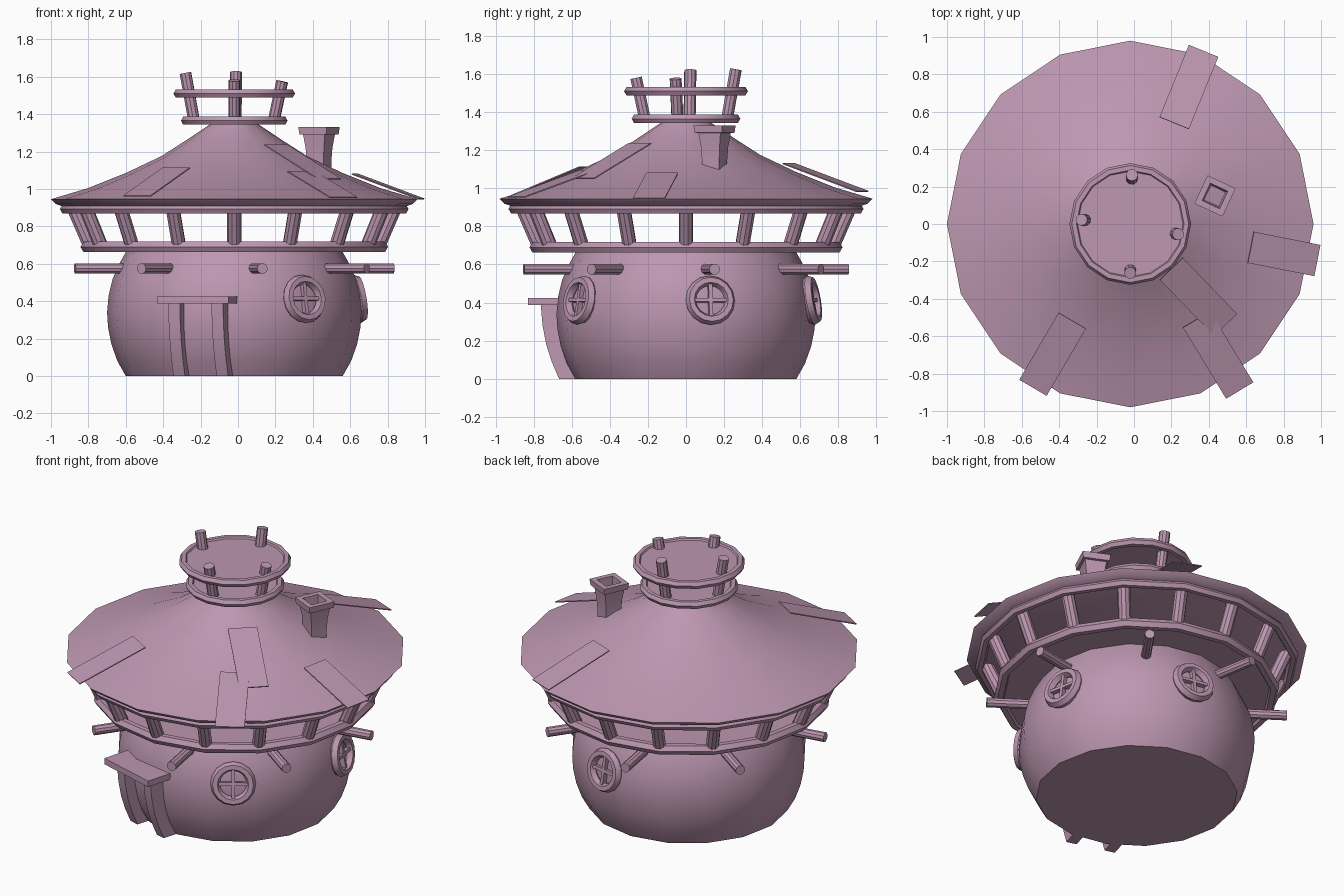
import bpy, math
from math import radians, pi
from mathutils import Vector, Matrix

cube = bpy.data.objects.get("Cube")
if cube:
    bpy.data.objects.remove(cube, do_unlink=True)

mauve = bpy.data.materials.new("dusty_mauve")
mauve.use_nodes = True
COLOUR = (0.51, 0.31, 0.44, 1)
mauve.diffuse_color = COLOUR
mauve.node_tree.nodes["Principled BSDF"].inputs["Base Color"].default_value = COLOUR

AXIS = Vector((-0.02, 0, 0))   # the hut's own centre line
SIDES = 16


def finish(obj, name):
    obj.name = name
    obj.data.materials.append(mauve)
    bpy.ops.object.select_all(action='DESELECT')
    obj.select_set(True)
    bpy.context.view_layer.objects.active = obj
    bpy.ops.object.shade_smooth_by_angle(angle=radians(35))
    return obj


def make(name, verts, faces, matrix=None):
    mesh = bpy.data.meshes.new(name)
    mesh.from_pydata(verts, [], faces)
    if matrix:
        mesh.transform(matrix)
    obj = bpy.data.objects.new(name, mesh)
    bpy.context.collection.objects.link(obj)
    return finish(obj, name)


def loft(name, rings, matrix=None, closed=False):
    """Skin equal-sized point loops; cap both ends, or join last to first."""
    n = len(rings[0])
    verts = [p for ring in rings for p in ring]
    count = len(rings)
    faces = []
    for i in range(count if closed else count - 1):
        j = (i + 1) % count
        for k in range(n):
            m = (k + 1) % n
            faces.append((i * n + k, i * n + m, j * n + m, j * n + k))
    if not closed:
        faces.append(tuple(reversed(range(n))))
        faces.append(tuple(range((count - 1) * n, count * n)))
    return make(name, verts, faces, matrix)


def circle(r, z, n=SIDES):
    return [(r * math.cos(2 * pi * k / n), r * math.sin(2 * pi * k / n), z)
            for k in range(n)]


def lathe(name, profile):
    return loft(name, [circle(r, z) for r, z in profile], Matrix.Translation(AXIS))


def hoop(name, r, tube, matrix, n=SIDES, squash=1.0):
    """Six-sided tube bent into a ring."""
    section = [(r + tube * math.cos(k * pi / 3), squash * tube * math.sin(k * pi / 3))
               for k in range(6)]
    return loft(name, [circle(a, b, n) for a, b in section], matrix, closed=True)


def rod(name, a, b, r, n=10):
    a, b = Vector(a), Vector(b)
    turn = (b - a).to_track_quat('Z', 'Y').to_matrix().to_4x4()
    return loft(name, [circle(r, 0, n), circle(r, (b - a).length, n)],
                Matrix.Translation(a) @ turn)


def polar(angle, r, z):
    return AXIS + Vector((r * math.cos(angle), r * math.sin(angle), z))


def box(name, lo, hi, matrix):
    loft(name, [[(lo[0], lo[1], z), (hi[0], lo[1], z), (hi[0], hi[1], z), (lo[0], hi[1], z)]
                for z in (lo[2], hi[2])], matrix)


# Rounded body and conical roof
lathe("body", [(0.58, 0), (0.625, 0.08), (0.657, 0.17), (0.675, 0.26), (0.68, 0.34),
               (0.672, 0.43), (0.65, 0.52), (0.615, 0.6), (0.57, 0.68)])
lathe("roof", [(0.9, 0.9), (0.955, 0.92), (0.98, 0.945), (0.78, 1.005), (0.58, 1.085),
               (0.39, 1.175), (0.25, 1.265), (0.13, 1.345), (0.12, 1.36)])

# Gallery and lookout: hoops, decks and posts
for name, r, z, tube in (("gallery_lower", 0.79, 0.69, 0.032), ("gallery_upper", 0.905, 0.892, 0.027),
                         ("lookout_lower", 0.26, 1.365, 0.025), ("lookout_upper", 0.3, 1.51, 0.025)):
    hoop(name + "_hoop", r, tube, Matrix.Translation(AXIS + Vector((0, 0, z))))
    if name != "gallery_upper":
        lathe(name + "_deck", [(r, z - 0.012), (r, z + 0.012)])

for i in range(SIDES):
    a = i * 2 * pi / SIDES
    rod("gallery_post", polar(a, 0.765, 0.68), polar(a, 0.865, 0.91), 0.038)

for degrees, top in ((-90, 1.58), (-12, 1.575), (88, 1.625), (175, 1.62)):
    a = radians(degrees)
    rod("lookout_post", polar(a, 0.215, 1.36), polar(a, 0.262, top), 0.032)

# Beam ends poking out under the gallery
for i in range(8):
    a = radians(10 + 45 * i)
    rod("beam_end", polar(a, 0.5, 0.575), polar(a, 0.865, 0.575), 0.029)

# Round windows with cross bars
for degrees in (-56, 11, 79):
    a = radians(degrees)
    normal = polar(a, 1, 0.17) - AXIS
    place = Matrix.Translation(polar(a, 0.668, 0.412)) @ normal.to_track_quat('Z', 'Y').to_matrix().to_4x4()
    hoop("window_rim", 0.104, 0.027, place, squash=1.3)
    box("window_bar", (-0.01, -0.1, -0.02), (0.01, 0.1, 0.018), place)
    box("window_bar", (-0.1, -0.01, -0.02), (0.1, 0.01, 0.018), place)

# Doorway: two curved jambs under a flat lintel (local x points outward)
door = Matrix.Translation(AXIS) @ Matrix.Rotation(radians(-106), 4, 'Z')
for side in (-1, 1):
    t0, t1 = side * 0.12 - 0.032, side * 0.12 + 0.032
    loft("door_jamb", [[(0.55, t0, z), (r, t0, z), (r, t1, z), (0.55, t1, z)]
                       for r, z in ((0.65, 0), (0.69, 0.09), (0.72, 0.18), (0.74, 0.28), (0.75, 0.39))], door)
box("door_lintel", (0.6, -0.2, 0.387), (0.805, 0.2, 0.425), door)


# Hollow chimney with a flared cap
def square(h, z):
    return [(-h, -h, z), (h, -h, z), (h, h, z), (-h, h, z)]


loft("chimney", [square(h, z) for h, z in
                 ((0.05, 1.05), (0.05, 1.15), (0.054, 1.22), (0.064, 1.29), (0.079, 1.292),
                  (0.083, 1.33), (0.051, 1.33), (0.042, 1.1))],
     Matrix.Translation((0.433, 0.15, 0)) @ Matrix.Rotation(radians(-25), 4, 'Z'))

# Loose repair boards lying on the roof, from upper end to lower end
boards = (((-0.33, -0.517, 1.113), (-0.54, -0.875, 0.963)),
          ((0.215, 0.54, 1.13), (0.372, 0.925, 0.985)),
          ((0.625, -0.125, 1.08), (0.98, -0.195, 0.947)),
          ((0.2, -0.24, 1.237), (0.49, -0.54, 1.053)),
          ((0.335, -0.51, 1.095), (0.565, -0.89, 0.955)))
for upper, lower in boards:
    a, b = Vector(upper), Vector(lower)
    along = (b - a).normalized()
    across = along.cross(Vector((0, 0, 1))).normalized()
    up = across.cross(along)
    place = Matrix((along, across, up)).transposed().to_4x4()
    place.translation = a
    box("roof_board", (0, -0.085, -0.004), ((b - a).length, 0.085, 0.002), place)
